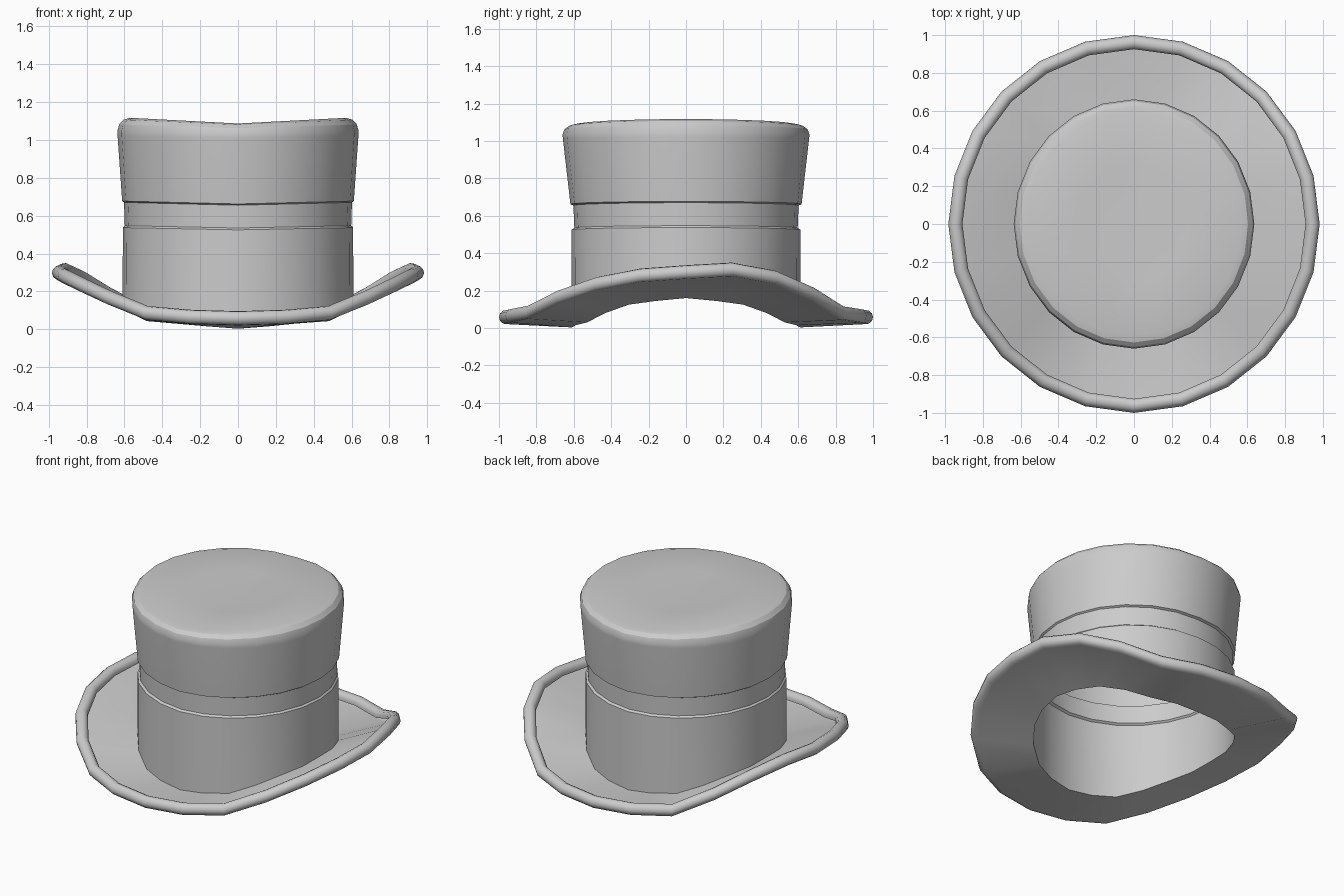
import bpy, bmesh, math

if "Cube" in bpy.data.objects:
    bpy.data.objects.remove(bpy.data.objects["Cube"])

N = 24  # sides around the hat


def mirror_table(front, back):
    """Heights every 15 degrees from the side, for front and back quarters -> lookup by index."""
    table = []
    for i in range(N):
        k = i if i <= 6 else (12 - i if i <= 12 else (i - 12 if i <= 18 else 24 - i))
        table.append(back[k] if i <= 12 else front[k])
    return table


def loft(name, rings, cap=False, angle=30):
    """Skin a list of closed rings, optionally closing the last with a fan."""
    bm = bmesh.new()
    vr = [[bm.verts.new(p) for p in ring] for ring in rings]
    for a, b in zip(vr, vr[1:]):
        for i in range(N):
            j = (i + 1) % N
            bm.faces.new((a[i], a[j], b[j], b[i]))
    if cap:
        c = bm.verts.new((0, 0, 1.083))
        for i in range(N):
            bm.faces.new((vr[-1][i], vr[-1][(i + 1) % N], c))
    me = bpy.data.meshes.new(name)
    bm.to_mesh(me)
    bm.free()
    ob = bpy.data.objects.new(name, me)
    bpy.context.collection.objects.link(ob)
    bpy.ops.object.select_all(action='DESELECT')
    ob.select_set(True)
    bpy.context.view_layer.objects.active = ob
    bpy.ops.object.shade_smooth_by_angle(angle=math.radians(angle))
    return ob


dirs = [(math.cos(2 * math.pi * i / N), math.sin(2 * math.pi * i / N)) for i in range(N)]

# Heights of the saddle-shaped crown base and of the rolled rim
base_q = [.16, .145, .125, .08, .03, .015, .003]
base_z = mirror_table(base_q, base_q)
rim_z = mirror_table([.298, .28, .235, .165, .085, .065, .058],
                     [.298, .312, .27, .18, .08, .065, .058])

# Crown: x radius, y radius, height, extra height towards the sides
profile = [(.608, .612, .525, .012), (.598, .597, .535, .012),
           (.602, .602, .655, .015), (.612, .618, .662, .015),
           (.636, .658, 1.01, .01), (.637, .66, 1.035, .012), (.628, .65, 1.062, .02),
           (.605, .627, 1.08, .027), (.57, .59, 1.087, .03), (.3, .31, 1.086, .015)]
crown = [[(.61 * c, .61 * s, base_z[i]) for i, (c, s) in enumerate(dirs)]]
for rx, ry, z, lift in profile:
    crown.append([(rx * c, ry * s, z + lift * abs(c)) for c, s in dirs])
loft("crown", crown, cap=True, angle=28)

# Brim: sloping sheet that ends in a rolled edge
roll = .038
brim = [[(.61 * c, .61 * s, base_z[i]) for i, (c, s) in enumerate(dirs)]]
for step in range(10):
    a = math.radians(-100 + step * 33)
    ring = []
    for i, (c, s) in enumerate(dirs):
        r = .945 + .017 * s * s + roll * math.cos(a)
        ring.append((r * c, r * s, rim_z[i] + roll * math.sin(a)))
    brim.append(ring)
loft("brim", brim, angle=40)
